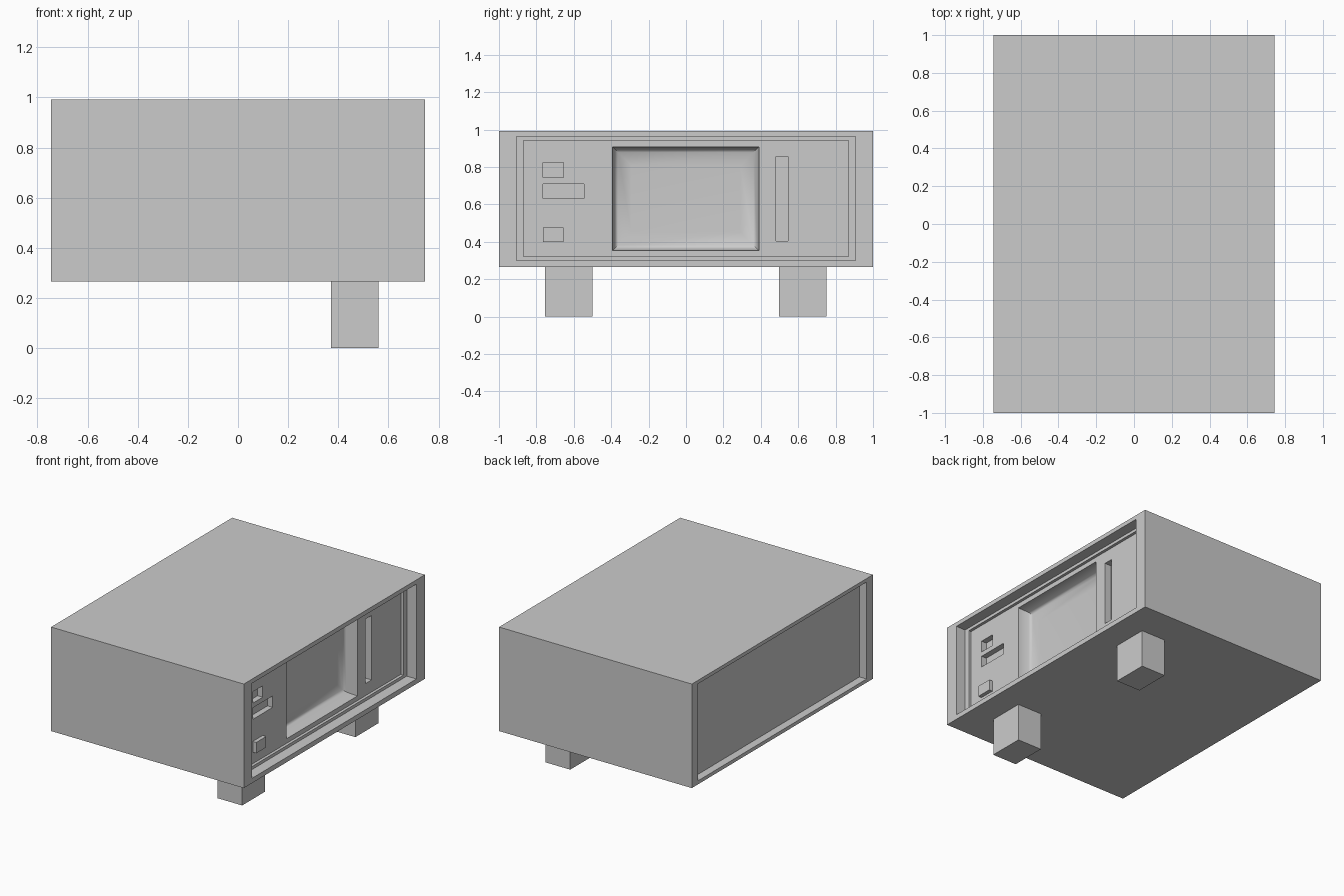
import bpy, bmesh, math

if "Cube" in bpy.data.objects:
    bpy.data.objects.remove(bpy.data.objects["Cube"])


def loft(name, rings):
    """Closed solid from rectangles stacked along x: (x, y0, y1, z0, z1)."""
    bm = bmesh.new()
    loops = [[bm.verts.new((x, y, z)) for y, z in ((y0, z0), (y1, z0), (y1, z1), (y0, z1))]
             for x, y0, y1, z0, z1 in rings]
    for a, b in zip(loops, loops[1:]):
        for i in range(4):
            j = (i + 1) % 4
            bm.faces.new((a[i], a[j], b[j], b[i]))
    bm.faces.new(loops[0])
    bm.faces.new(loops[-1])
    bmesh.ops.recalc_face_normals(bm, faces=bm.faces)
    mesh = bpy.data.meshes.new(name)
    bm.to_mesh(mesh)
    bm.free()
    obj = bpy.data.objects.new(name, mesh)
    bpy.context.collection.objects.link(obj)
    return obj


def box(name, x0, x1, y0, y1, z0, z1):
    return loft(name, [(x0, y0, y1, z0, z1), (x1, y0, y1, z0, z1)])


FACE, PANEL, OUT = 0.745, 0.65, 0.80

# Casing
casing = box("casing", -FACE, FACE, -1, 1, 0.265, 0.992)

# Stepped front recess and shallow back recess
cutters = [
    box("front_recess", 0.67, OUT, -0.907, 0.907, 0.299, 0.962),
    box("panel_recess", PANEL, OUT, -0.87, 0.87, 0.32, 0.941),
    box("back_recess", -OUT, -0.69, -0.93, 0.93, 0.29, 0.967),
]

# Button slots and vertical slider slot
for name, y0, y1, z0, z1, depth in (
        ("upper_slot", -0.765, -0.655, 0.743, 0.823, 0.04),
        ("wide_slot", -0.765, -0.545, 0.63, 0.71, 0.04),
        ("slider_slot", 0.482, 0.546, 0.405, 0.855, 0.05)):
    cutters.append(box(name, PANEL - depth, OUT, y0, y1, z0, z1))

# Dished screen with rounded floor edges
cutters.append(loft("screen_dish", [
    (PANEL + d, -0.393 + i, 0.391 - i, 0.352 + i, 0.908 - i)
    for d, i in ((0.15, 0), (0, 0), (-0.08, 0.01), (-0.095, 0.03), (-0.1, 0.1))]))

# Carve the casing, then drop the cutters
bpy.context.view_layer.objects.active = casing
for c in cutters:
    mod = casing.modifiers.new(c.name, 'BOOLEAN')
    mod.operation, mod.solver, mod.object = 'DIFFERENCE', 'EXACT', c
    bpy.ops.object.modifier_apply(modifier=mod.name)
    bpy.data.objects.remove(c)
casing.select_set(True)
bpy.ops.object.shade_smooth_by_angle(angle=math.radians(50))

# Raised push button
box("push_button", PANEL - 0.005, PANEL + 0.027, -0.765, -0.655, 0.40, 0.476)

# Front feet
for side, y in (("left", -0.627), ("right", 0.623)):
    box(side + "_foot", 0.37, 0.56, y - 0.127, y + 0.127, 0, 0.265)
